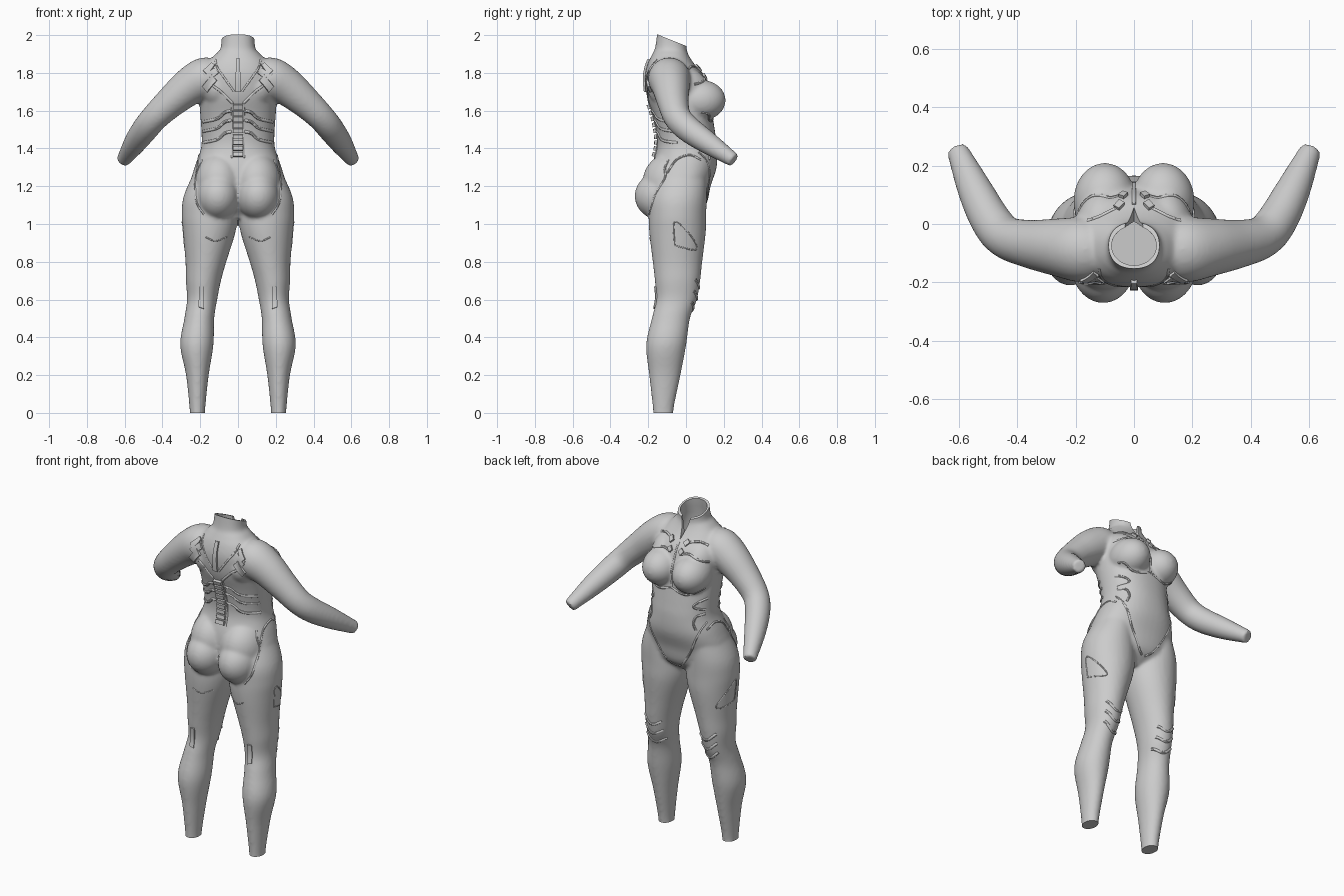
import bpy, bmesh, math
from mathutils import Vector, Matrix, Quaternion
from mathutils.bvhtree import BVHTree

old = bpy.data.objects.get("Cube")
if old:
    bpy.data.objects.remove(old)

fabric = bpy.data.materials.new("grey fabric")
fabric.use_nodes = True
GREY = (0.6, 0.6, 0.6, 1)
fabric.diffuse_color = GREY
fabric.node_tree.nodes["Principled BSDF"].inputs["Base Color"].default_value = GREY


def spline(pts, steps):
    """Smooth curve through tuples of any length."""
    pts = [Vector(p) for p in pts]
    out = []
    for i in range(len(pts) - 1):
        b, c = pts[i], pts[i + 1]
        a = pts[i - 1] if i else b * 2 - c
        d = pts[i + 2] if i + 2 < len(pts) else c * 2 - b
        for k in range(steps):
            t = k / steps
            out.append(b + (c - a) * (t / 2) + (a * 2 - b * 5 + c * 4 - d) * (t * t / 2)
                       + (b * 3 - a - c * 3 + d) * (t ** 3 / 2))
    return out + [pts[-1]]


def loft(bm, rings, sides=32, along=False, power=2.0):
    """Skin rings (x, y, z, rx, ry); level ones, or square to the path."""
    spots = [Vector(r[:3]) for r in rings]
    turn, last, prev = Quaternion(), Vector((0, 0, 1)), None
    for i, r in enumerate(rings):
        if along:
            tangent = (spots[min(i + 1, len(spots) - 1)] - spots[max(i - 1, 0)]).normalized()
            turn = last.rotation_difference(tangent) @ turn
            last = tangent
        ring = []
        for k in range(sides):
            a = math.tau * k / sides
            c, s = math.cos(a), math.sin(a)
            p = Vector((math.copysign(abs(c) ** (2 / power), c) * r[3],
                        math.copysign(abs(s) ** (2 / power), s) * r[4], 0))
            ring.append(bm.verts.new(spots[i] + turn @ p))
        if prev:
            for k in range(sides):
                j = (k + 1) % sides
                bm.faces.new((prev[k], prev[j], ring[j], ring[k]))
        else:
            bm.faces.new(ring[::-1])
        prev = ring
    bm.faces.new(prev)


def finish(name, bm, mirror=False):
    bmesh.ops.recalc_face_normals(bm, faces=bm.faces[:])
    me = bpy.data.meshes.new(name)
    bm.to_mesh(me)
    bm.free()
    me.materials.append(fabric)
    me.shade_smooth()
    me.set_sharp_from_angle(angle=math.radians(45))
    ob = bpy.data.objects.new(name, me)
    bpy.context.collection.objects.link(ob)
    if mirror:
        ob.modifiers.new("mirror", 'MIRROR').use_mirror_merge = False
    return ob


def bake(ob):
    bpy.context.view_layer.update()
    me = bpy.data.meshes.new_from_object(ob.evaluated_get(bpy.context.evaluated_depsgraph_get()))
    ob.modifiers.clear()
    ob.data = me


# Torso: z, centre y, half width, half depth
bm = bmesh.new()
torso = [(1.03, -.04, .07, .07), (1.1, -.03, .19, .135), (1.2, -.03, .25, .16),
         (1.3, -.01, .23, .172), (1.4, .005, .196, .16), (1.48, 0, .193, .155),
         (1.58, -.018, .2, .158), (1.68, -.04, .205, .168), (1.78, -.06, .2, .157),
         (1.85, -.08, .165, .122), (1.9, -.083, .118, .095), (1.94, -.078, .09, .084),
         (2.08, -.065, .088, .08)]
loft(bm, spline([(0, y, z, rx, ry) for z, y, rx, ry in torso], 5), 48, power=2.25)

# Legs: z, centre x, centre y, half width, half depth
leg = [(-.04, .215, -.12, .039, .054), (.03, .215, -.12, .042, .056), (.2, .215, -.112, .06, .083),
       (.36, .218, -.105, .088, .106), (.5, .205, -.08, .079, .101), (.6, .19, -.05, .08, .108),
       (.7, .183, -.045, .093, .12), (.8, .17, -.045, .108, .131), (.95, .153, -.045, .138, .149),
       (1.05, .15, -.045, .148, .152), (1.15, .15, -.04, .137, .15), (1.28, .13, -.02, .1, .13)]
arm = [(.12, -.09, 1.775, .1), (.18, -.088, 1.768, .112), (.26, -.08, 1.725, .1),
       (.36, -.068, 1.642, .083), (.44, -.045, 1.565, .073), (.49, .01, 1.505, .07),
       (.545, .115, 1.43, .06), (.607, .255, 1.337, .037)]
for s in (1, -1):
    loft(bm, spline([(s * x, y, z, rx, ry) for z, x, y, rx, ry in leg], 5), 36)
    loft(bm, spline([(s * x, y, z, r, r) for x, y, z, r in arm], 5), 28, True)
    # Bust and seat volumes
    for spot, size in (((.1, .078, 1.655), (.108, .132, .108)),
                       ((.11, -.045, 1.72), (.1, .16, .12)),
                       ((.106, -.13, 1.148), (.113, .142, .128)),
                       ((.1, -.07, 1.22), (.13, .16, .16))):
        place = Matrix.Translation((s * spot[0], spot[1], spot[2])) @ Matrix.Diagonal((*size, 1))
        bmesh.ops.create_uvsphere(bm, u_segments=32, v_segments=20, radius=1, matrix=place)
body = finish("bodysuit", bm)
remesh = body.modifiers.new("blend", 'REMESH')
remesh.mode = 'VOXEL'
remesh.voxel_size = .0095
soften = body.modifiers.new("soften", 'SMOOTH')
soften.factor, soften.iterations = .5, 7
bake(body)

# Cutters: neck cavity, slanted collar top, collar notch, level ankles
cutters = []
bm = bmesh.new()
loft(bm, [(0, -.05, 1.6, .13, .1), (0, -.075, 1.82, .11, .085), (0, -.08, 1.91, .085, .077),
          (0, -.077, 1.95, .077, .071), (0, -.063, 2.1, .075, .067)], 40)
cutters.append(finish("neck_cutter", bm))
bm = bmesh.new()
slant = Matrix.Translation((0, -.142, 2)) @ Matrix.Rotation(math.radians(-22), 4, 'X')
bmesh.ops.create_cube(bm, size=.5, matrix=slant @ Matrix.Translation((0, 0, .25)))
cutters.append(finish("collar_cutter", bm))
bm = bmesh.new()
notch = [bm.verts.new(p) for p in ((0, -.05, 1.83), (.05, -.05, 2.02), (-.05, -.05, 2.02))]
lid = bm.faces.new(notch)
far = bmesh.ops.extrude_face_region(bm, geom=[lid])["geom"]
bmesh.ops.translate(bm, vec=(0, .3, 0), verts=[v for v in far if isinstance(v, bmesh.types.BMVert)])
cutters.append(finish("notch_cutter", bm))
bm = bmesh.new()
bmesh.ops.create_cube(bm, size=1, matrix=Matrix.Translation((0, 0, -.5)))
cutters.append(finish("ankle_cutter", bm))
for c in cutters:
    c.hide_render = True
    cut = body.modifiers.new("cut", 'BOOLEAN')
    cut.operation, cut.object, cut.solver = 'DIFFERENCE', c, 'EXACT'
bake(body)
for c in cutters:
    bpy.data.objects.remove(c)
body.data.shade_smooth()
body.data.set_sharp_from_angle(angle=math.radians(50))

bm = bmesh.new()
bm.from_mesh(body.data)
tree = BVHTree.FromBMesh(bm)
bm.free()


def on_body(a, z, side):
    """Point on the suit seen from its chest, back or flank."""
    if side == "flank":
        hit = tree.ray_cast(Vector((.42, a, z)), Vector((-1, 0, 0)))
    else:
        d = 1 if side == "chest" else -1
        hit = tree.ray_cast(Vector((a, d, z)), Vector((0, -d, 0)))
    return hit[0], hit[1]


def seam(name, side, pts, r=.007):
    """Raised piping laid over the suit."""
    rings = []
    for a, z in spline(pts, 8):
        p, n = on_body(a, z, side)
        if p:
            rings.append((*(p - n * r * .35), r, r))
    bm = bmesh.new()
    loft(bm, rings, 8, True)
    finish(name, bm, True)


def plate(name, side, corners, thick=.012, n=5):
    """Raised panel fitted to the suit between four corners."""
    a, b, c, d = [Vector(p) for p in corners]
    bm = bmesh.new()
    layers = []
    for lift in (-.006, thick):
        grid = []
        for i in range(n + 1):
            for j in range(n + 1):
                q = a.lerp(b, i / n).lerp(d.lerp(c, i / n), j / n)
                p, normal = on_body(q.x, q.y, side)
                grid.append(bm.verts.new(p + normal * lift))
        layers.append(grid)
        for i in range(n):
            for j in range(n):
                k = i * (n + 1) + j
                bm.faces.new((grid[k], grid[k + 1], grid[k + n + 2], grid[k + n + 1]))
    bmesh.ops.bridge_loops(bm, edges=[e for e in bm.edges if e.is_boundary])
    finish(name, bm, True)


# Chest seams and buckles
seam("front_zip", "chest", [(.002, 1.82), (.002, 1.7), (.002, 1.57)], .005)
seam("under_bust_seam", "chest", [(0, 1.57), (.1, 1.545), (.185, 1.59)])
seam("bust_top_seam", "chest", [(.03, 1.765), (.1, 1.775), (.19, 1.74)])
seam("collarbone_seam", "chest", [(.05, 1.825), (.11, 1.835), (.16, 1.82)])
plate("upper_buckle", "chest", [(.05, 1.84), (.068, 1.825), (.05, 1.805), (.032, 1.82)])
plate("lower_buckle", "chest", [(.035, 1.795), (.053, 1.78), (.038, 1.76), (.02, 1.775)])

# Waist and hip seams
seam("waist_upper_seam", "chest", [(.185, 1.52), (.15, 1.5), (.135, 1.475), (.18, 1.455)])
seam("waist_lower_seam", "chest", [(.18, 1.43), (.15, 1.42), (.14, 1.38), (.155, 1.34)])
seam("hip_seam", "chest", [(.19, 1.38), (.155, 1.29), (.11, 1.19), (.05, 1.1), (.01, 1.07)], .006)
seam("hip_panel_seam", "flank", [(-.1, 1.27), (-.05, 1.34), (.02, 1.365), (.08, 1.34)], .006)
seam("thigh_panel_seam", "flank", [(-.06, .885), (-.06, 1.01), (.02, .945), (.055, .865), (-.06, .885)], .004)

# Knee ridges
for i, z in enumerate((.68, .62, .56)):
    seam(f"knee_ridge_{i + 1}", "chest", [(.13, z), (.185, z - .02), (.24, z + .025)], .009)

# Back armour
for i, (z, drop) in enumerate(((1.6, .06), (1.55, .06), (1.49, .06))):
    seam(f"back_rib_{i + 1}", "back", [(.03, z), (.07, z - .01), (.11, z - drop * .7), (.185, z - drop)], .009)
seam("back_yoke_seam", "back", [(.03, 1.64), (.09, 1.7), (.14, 1.74), (.18, 1.8)], .008)
seam("back_inner_seam", "back", [(.02, 1.7), (.07, 1.77), (.11, 1.83), (.12, 1.87)], .006)
plate("shoulder_blade_plate", "back", [(.11, 1.76), (.14, 1.79), (.19, 1.73), (.16, 1.7)])
plate("back_middle_plate", "back", [(.1, 1.8), (.125, 1.825), (.185, 1.78), (.16, 1.755)], .007)
plate("shoulder_top_plate", "back", [(.12, 1.84), (.14, 1.85), (.185, 1.81), (.165, 1.79)], .009)

# Spine
plate("upper_spine_strip", "back", [(0, 1.87), (.01, 1.87), (.014, 1.7), (0, 1.7)])
seam("spine_rail", "back", [(.032, 1.35), (.033, 1.5), (.03, 1.64)], .006)
for i in range(9):
    z = 1.355 + i * .032
    plate(f"spine_link_{i + 1}", "back", [(0, z), (.026, z), (.026, z + .023), (0, z + .023)], .016, 2)

# Seat seams and panels behind the knees
seam("seat_seam", "back", [(.19, 1.34), (.225, 1.24), (.22, 1.12), (.18, 1.05)], .006)
seam("thigh_back_seam", "back", [(.06, .93), (.12, .91), (.17, .93)], .004)
plate("knee_back_panel", "back", [(.18, .67), (.203, .67), (.207, .56), (.183, .55)], .008)
